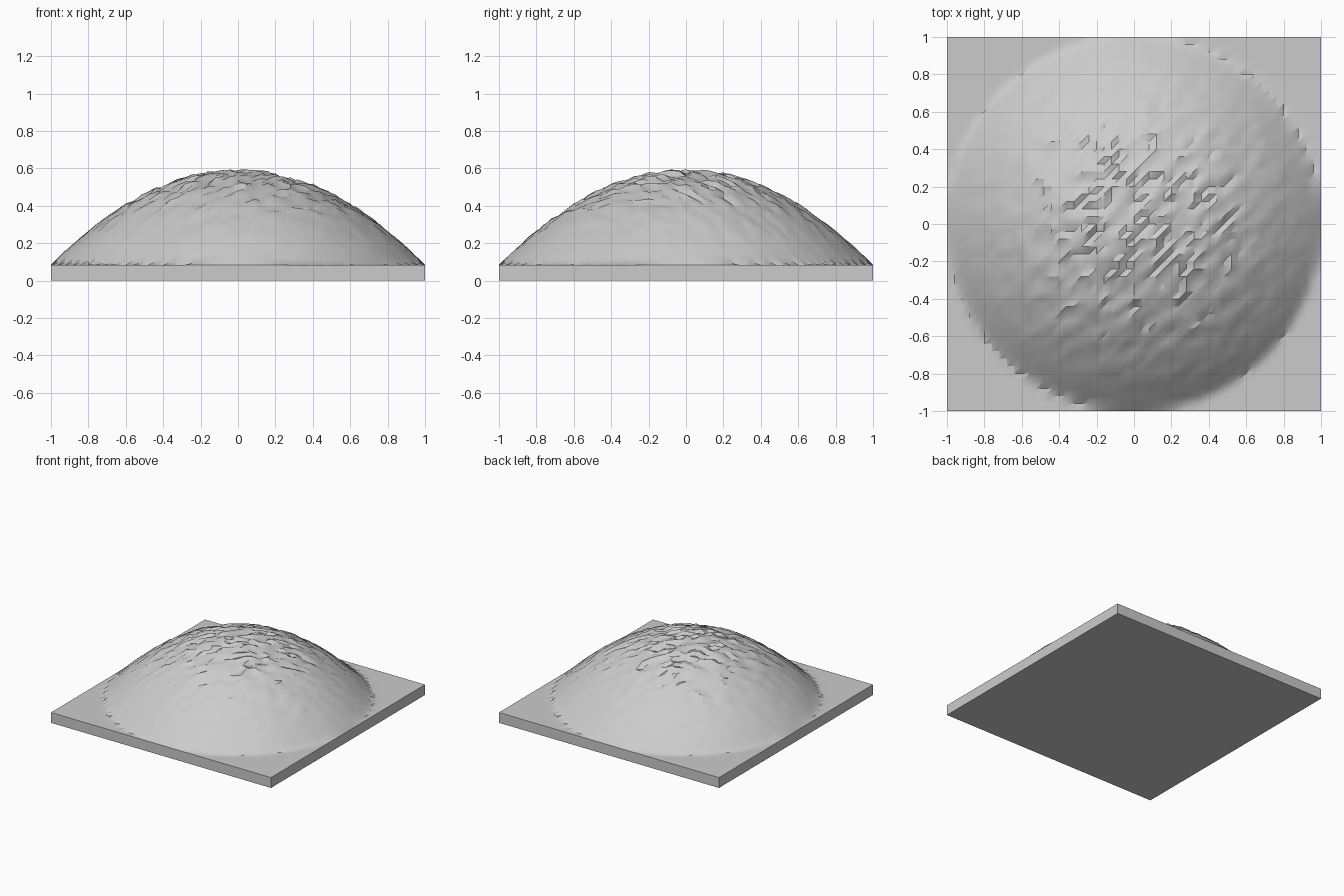
import bpy, bmesh, math, random

random.seed(7)
CELLS = 50
BASE = 0.085      # slab thickness
RISE = 0.5        # dome height above the slab
ROUGH = 0.017     # crown roughness

cube = bpy.data.objects.get("Cube")
if cube:
    bpy.data.objects.remove(cube, do_unlink=True)

# Plain grey material
grey = bpy.data.materials.new("stone grey")
grey.use_nodes = True
colour = (0.6, 0.6, 0.6, 1)
grey.diffuse_color = colour
grey.node_tree.nodes["Principled BSDF"].inputs["Base Color"].default_value = colour


def mound_height(x, y):
    """Parabolic dome that grows rougher towards its crown."""
    dome = max(0.0, 1 - x * x - y * y)
    return BASE + RISE * dome + random.uniform(-ROUGH, ROUGH) * dome


bm = bmesh.new()
bmesh.ops.create_grid(bm, x_segments=CELLS, y_segments=CELLS, size=1)

# Raised dome surface
for v in bm.verts:
    v.co.z = mound_height(v.co.x, v.co.y)

# Split each cell along the same diagonal
for face in list(bm.faces):
    corners = sorted(face.verts, key=lambda v: v.co.x + v.co.y)
    bmesh.utils.face_split(face, corners[0], corners[-1])

# Slab sides and underside
rim = [e for e in bm.edges if e.is_boundary]
walls = bmesh.ops.extrude_edge_only(bm, edges=rim)["geom"]
for v in walls:
    if isinstance(v, bmesh.types.BMVert):
        v.co.z = 0
floor_edges = [e for e in bm.edges if e.is_boundary]
bmesh.ops.contextual_create(bm, geom=floor_edges)
bmesh.ops.recalc_face_normals(bm, faces=bm.faces)

mesh = bpy.data.meshes.new("mound_on_slab")
bm.to_mesh(mesh)
bm.free()
mesh.materials.append(grey)
mound = bpy.data.objects.new("mound_on_slab", mesh)
bpy.context.collection.objects.link(mound)

# Smooth slopes with crisp ridges
bpy.ops.object.select_all(action="DESELECT")
mound.select_set(True)
bpy.context.view_layer.objects.active = mound
bpy.ops.object.shade_smooth_by_angle(angle=math.radians(30))
